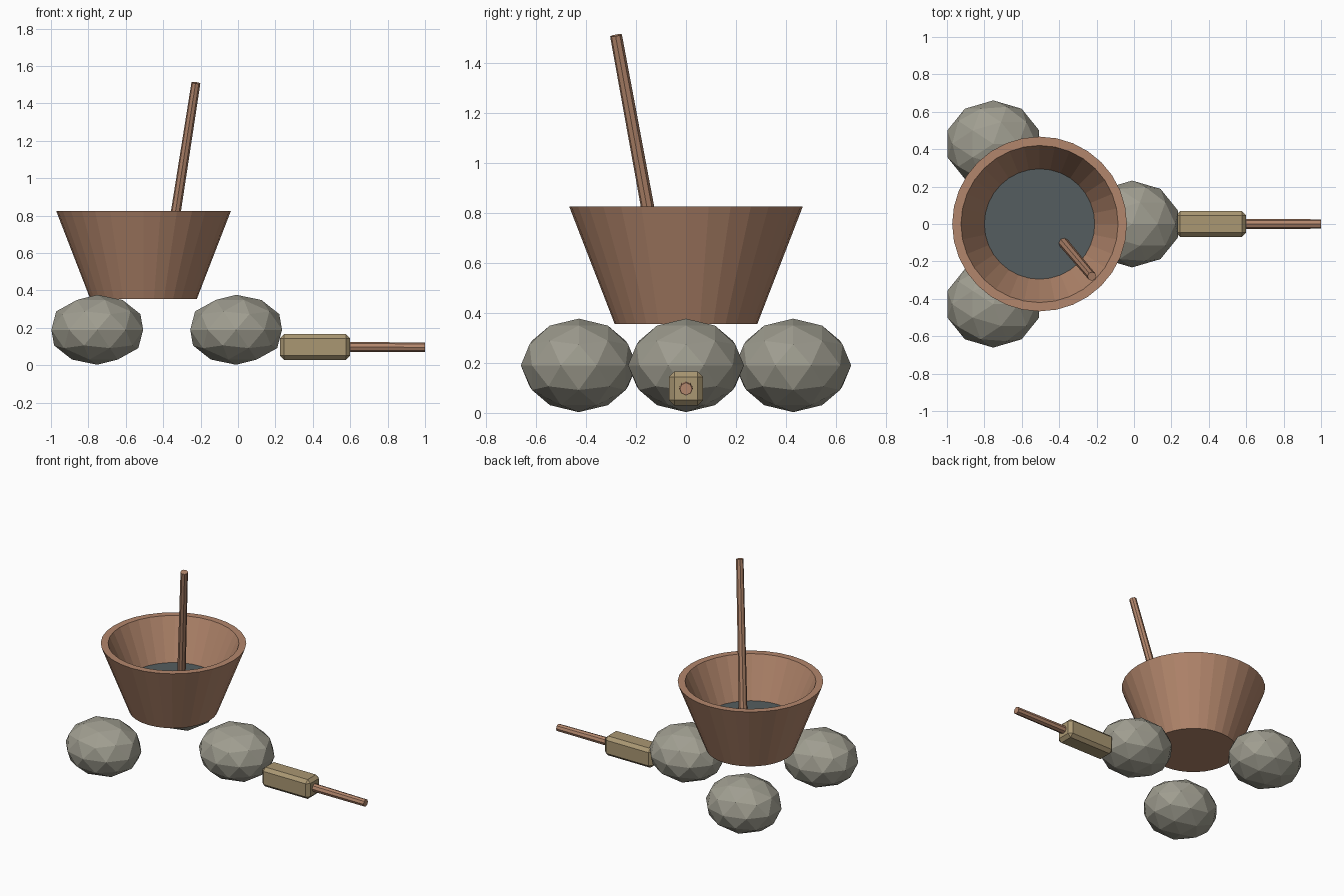
import bpy, bmesh, math
from mathutils import Vector

if "Cube" in bpy.data.objects:
    bpy.data.objects.remove(bpy.data.objects["Cube"])


def material(name, rgb):
    m = bpy.data.materials.new(name)
    m.use_nodes = True
    m.diffuse_color = (*rgb, 1)
    m.node_tree.nodes["Principled BSDF"].inputs["Base Color"].default_value = (*rgb, 1)
    return m


wood = material("brown wood", (0.45, 0.24, 0.15))
stone = material("grey stone", (0.35, 0.34, 0.28))
bristle = material("straw tan", (0.40, 0.31, 0.17))
liquid = material("dark liquid", (0.09, 0.11, 0.115))


def add_object(name, bm, mat):
    bmesh.ops.recalc_face_normals(bm, faces=bm.faces)
    mesh = bpy.data.meshes.new(name)
    bm.to_mesh(mesh)
    bm.free()
    mesh.materials.append(mat)
    obj = bpy.data.objects.new(name, mesh)
    bpy.context.collection.objects.link(obj)
    return obj


def lathe(name, profile, steps, mat, location):
    """Spin an (r, z) profile that starts and ends on the axis."""
    bm = bmesh.new()
    verts = [bm.verts.new((r, 0, z)) for r, z in profile]
    edges = [bm.edges.new(pair) for pair in zip(verts, verts[1:])]
    bmesh.ops.spin(bm, geom=verts + edges, cent=(0, 0, 0), axis=(0, 0, 1),
                   angle=math.tau, steps=steps)
    bmesh.ops.remove_doubles(bm, verts=bm.verts, dist=0.0005)
    obj = add_object(name, bm, mat)
    obj.location = location
    return obj


def rod(name, start, end, r1, r2, mat):
    """Eight-sided tapered rod between two points."""
    start, end = Vector(start), Vector(end)
    axis = end - start
    bm = bmesh.new()
    bmesh.ops.create_cone(bm, cap_ends=True, segments=8, radius1=r1, radius2=r2,
                          depth=axis.length)
    obj = add_object(name, bm, mat)
    obj.location = (start + end) / 2
    obj.rotation_mode = "QUATERNION"
    obj.rotation_quaternion = axis.to_track_quat("Z", "Y")
    return obj


# Bowl and its contents
centre_x = -0.505
lathe("bowl", [(0, 0.355), (0.285, 0.355), (0.467, 0.825), (0.42, 0.825),
               (0.23, 0.405), (0, 0.405)], 32, wood, (centre_x, 0, 0))
lathe("liquid_surface", [(0, 0.53), (0.286, 0.53), (0.295, 0.55), (0, 0.55)], 32,
      liquid, (centre_x, 0, 0))
rod("stirring_stick", (-0.39, -0.085, 0.45), (-0.225, -0.28, 1.51), 0.028, 0.024, wood)

# Three supporting stones around the bowl
for i in range(3):
    angle = i * math.tau / 3
    bm = bmesh.new()
    bmesh.ops.create_icosphere(bm, subdivisions=2, radius=1)
    bmesh.ops.scale(bm, vec=(0.258, 0.232, 0.187), verts=bm.verts)
    rock = add_object(f"stone_{i + 1}", bm, stone)
    rock.location = (centre_x + 0.495 * math.cos(angle), 0.495 * math.sin(angle), 0.19)

# Brush lying on the ground: chamfered block and handle
bm = bmesh.new()
bmesh.ops.create_cube(bm, size=1)
bmesh.ops.scale(bm, vec=(0.375, 0.137, 0.137), verts=bm.verts)
bmesh.ops.bevel(bm, geom=bm.edges[:], offset=0.022, segments=1, affect="EDGES")
add_object("brush_block", bm, bristle).location = (0.4125, 0, 0.098)
rod("brush_handle", (0.58, 0, 0.098), (1, 0, 0.096), 0.028, 0.025, wood)
